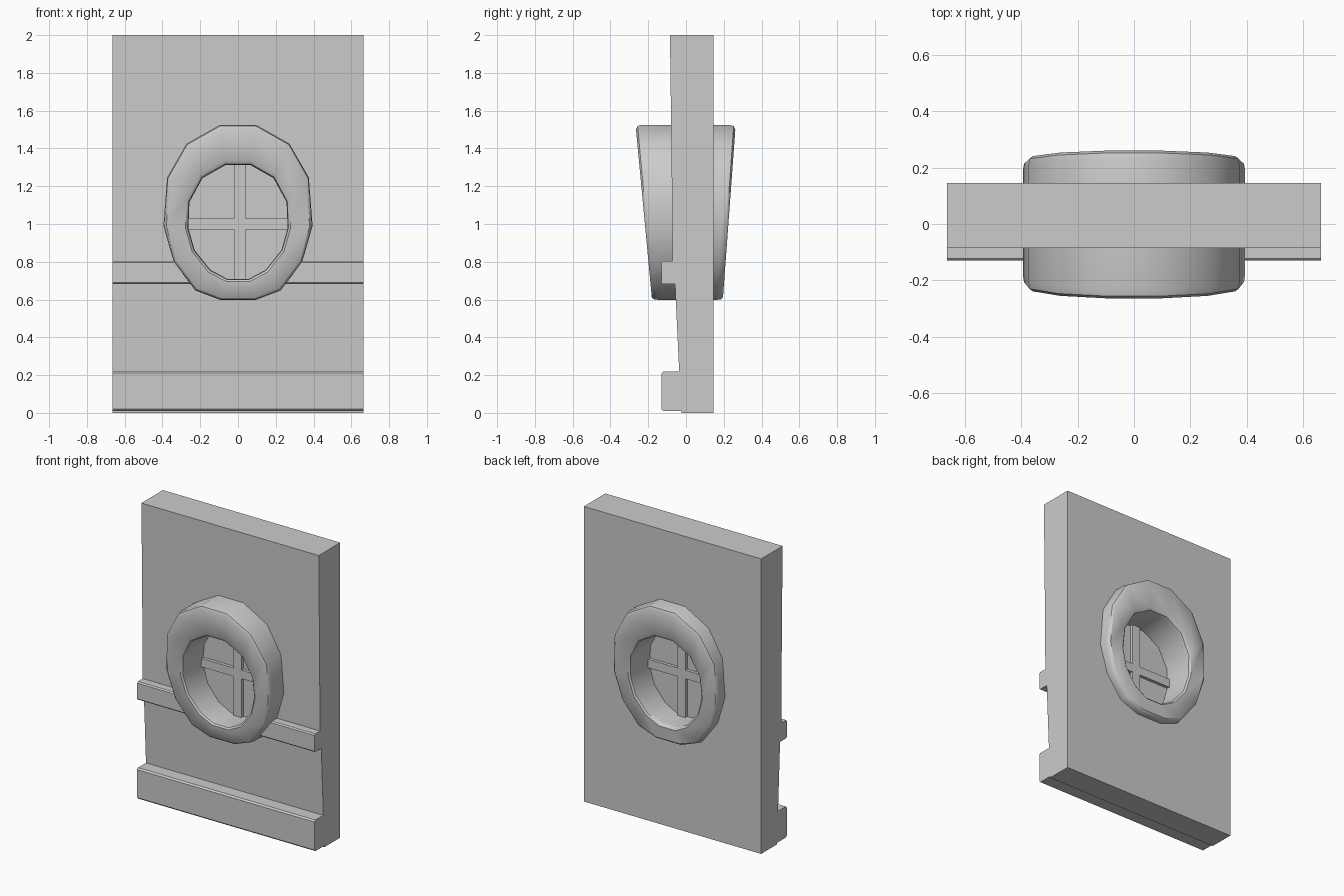
import bpy, bmesh

if "Cube" in bpy.data.objects:
    bpy.data.objects.remove(bpy.data.objects["Cube"])

def make_object(name, verts, faces):
    me = bpy.data.meshes.new(name)
    me.from_pydata(verts, [], faces)
    bm = bmesh.new()
    bm.from_mesh(me)
    bmesh.ops.recalc_face_normals(bm, faces=bm.faces)
    bm.to_mesh(me)
    bm.free()
    ob = bpy.data.objects.new(name, me)
    bpy.context.collection.objects.link(ob)
    return ob

def prism(name, pts, place, a, b):
    """Extrude a closed 2D outline between a and b."""
    n = len(pts)
    verts = [place(p, d) for d in (a, b) for p in pts]
    faces = [list(range(n)), list(range(n, 2 * n))]
    faces += [[i, (i + 1) % n, (i + 1) % n + n, i + n] for i in range(n)]
    return make_object(name, verts, faces)

def along_y(p, d):
    return (p[0], d, p[1])

def along_x(p, d):
    return (d, p[0], p[1])

def mirrored(half):
    return half + [(-x, z) for x, z in reversed(half)]

# Outer and inner outlines of the oval frame (14 sides)
outer = mirrored([(.095, 1.525), (.272, 1.425), (.375, 1.246), (.395, .99),
                  (.34, .80), (.226, .648), (.093, .598)])
inner = mirrored([(.066, 1.312), (.188, 1.243), (.257, 1.116), (.263, .98),
                  (.23, .862), (.146, .757), (.056, .709)])

def between(t):
    return [(a[0] + (b[0] - a[0]) * t, a[1] + (b[1] - a[1]) * t)
            for a, b in zip(inner, outer)]

# Wall: side profile with the middle rail and base board
profile = [(.145, 0), (.145, 2), (-.085, 2), (-.077, 1.4), (-.071, .805),
           (-.122, .805), (-.13, .797), (-.13, .69), (-.122, .682), (-.058, .682),
           (-.036, .22), (-.12, .22), (-.13, .21), (-.13, .02), (-.12, .01),
           (-.025, .01), (-.025, 0)]
wall = prism("wall", profile, along_x, -.665, .665)

# Oval opening through the wall, hidden inside the frame
cutter = prism("opening_cutter", between(.4), along_y, -.5, .5)
cutter.hide_render = True
mod = wall.modifiers.new("opening", 'BOOLEAN')
mod.operation = 'DIFFERENCE'
mod.solver = 'EXACT'
mod.object = cutter
bpy.context.view_layer.objects.active = wall
bpy.ops.object.modifier_apply(modifier=mod.name)
bpy.data.objects.remove(cutter)

# Window frame: rounded section swept round the oval, thicker at the top
section = [(1, .035), (.97, .01), (.88, 0), (.12, 0), (.03, .01), (0, .035)]
loops = [(t, d, -1) for t, d in section] + [(t, d, 1) for t, d in reversed(section)]
n, verts, faces = len(outer), [], []
for t, d, side in loops:
    for x, z in between(t):
        h = (z - .6) / .925
        y = -.18 - .087 * h + d if side < 0 else .195 + .068 * h - d
        verts.append((x, y, z))
for j in range(len(loops)):
    k = (j + 1) % len(loops)
    for i in range(n):
        m = (i + 1) % n
        faces.append([j * n + i, j * n + m, k * n + m, k * n + i])
frame = make_object("window_frame", verts, faces)
bpy.ops.object.select_all(action='DESELECT')
frame.select_set(True)
bpy.context.view_layer.objects.active = frame
bpy.ops.object.shade_smooth_by_angle(angle=0.7)

# Glass pane and crossing bars
prism("window_glass", between(.02), along_y, .003, .013)

def bar(name, x0, x1, z0, z1, y0, y1):
    prism(name, [(x0, z0), (x1, z0), (x1, z1), (x0, z1)], along_y, y0, y1)

bar("vertical_bar", -.02, .04, .70, 1.32, -.02, .035)
bar("horizontal_bar", -.265, .265, .972, 1.03, -.019, .034)
